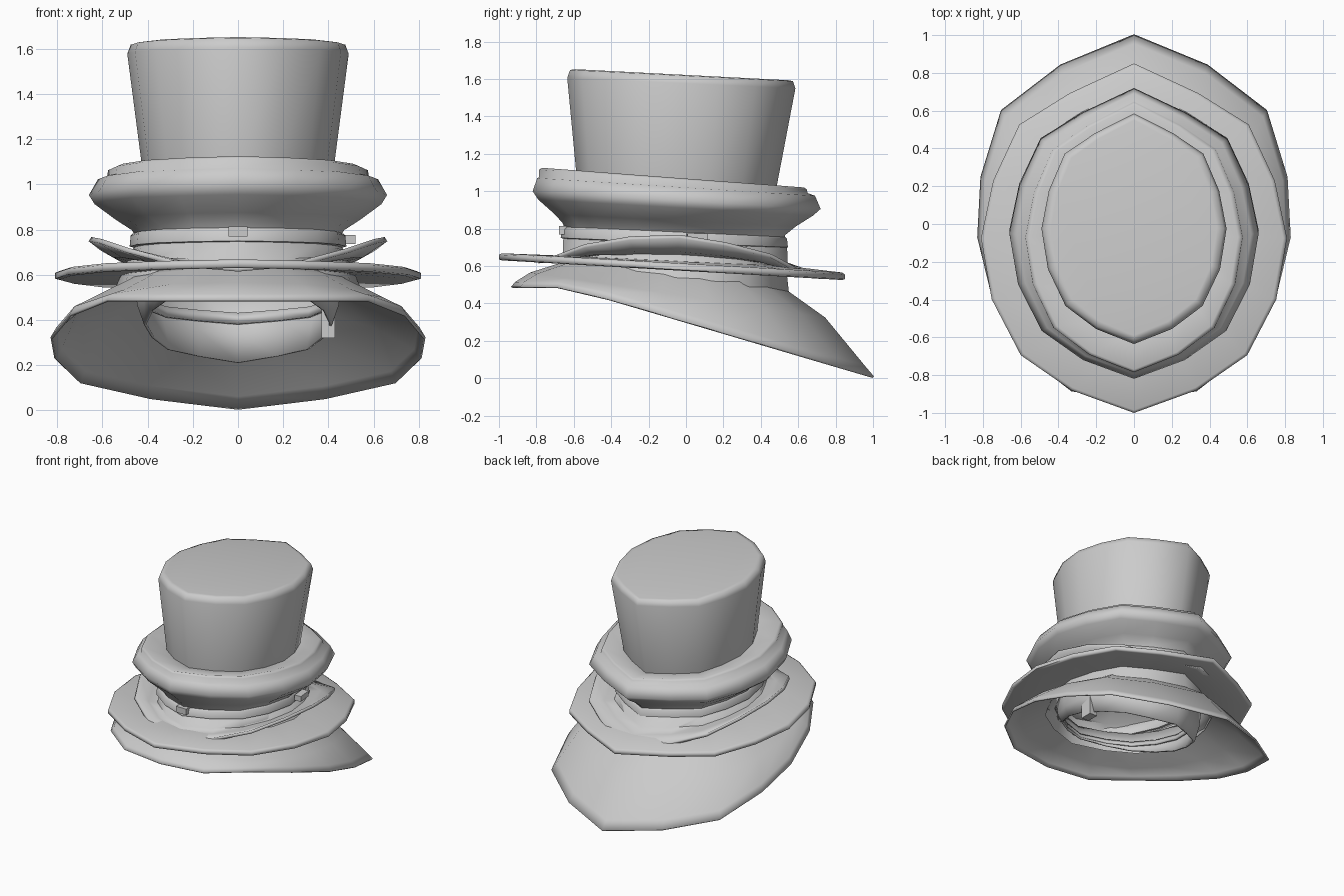
import bpy, bmesh, math

if "Cube" in bpy.data.objects:
    bpy.data.objects.remove(bpy.data.objects["Cube"])

# Half outlines of the 16-sided plan shape (unit size, back to front)
ROUND = [(0, 1), (.42, .83), (.75, .65), (.92, .33), (1, 0), (.93, -.35), (.74, -.67), (.41, -.87), (0, -1)]
WIDE = [(0, 1), (.47, .834), (.85, .585), (.98, .22), (1, -.11), (.9, -.46), (.7, -.75), (.4, -.95), (0, -1)]


def loft(name, rings, outline=ROUND, cap_top=False, closed=False, thick=0):
    """ring = (half width, y front, y back, z front, z back, side lift, z limit)"""
    bm = bmesh.new()
    loop = outline + [(-x, y) for x, y in outline[-2:0:-1]]
    n = len(loop)
    rows = []
    for ring in rings:
        w, y0, y1, z0, z1 = ring[:5]
        lift = ring[5] if len(ring) > 5 else 0
        limit = ring[6] if len(ring) > 6 else 9
        row = []
        for u, v in loop:
            t = (v + 1) / 2
            z = min(z0 + (z1 - z0) * t + lift * u * u, limit)
            row.append(bm.verts.new((w * u, y0 + (y1 - y0) * t, z)))
        rows.append(row)
    pairs = list(zip(rows, rows[1:]))
    if closed:
        pairs.append((rows[-1], rows[0]))
    for a, b in pairs:
        for i in range(n):
            j = (i + 1) % n
            bm.faces.new((a[i], a[j], b[j], b[i]))
    if cap_top:
        bm.faces.new(rows[0])
    bmesh.ops.recalc_face_normals(bm, faces=bm.faces)
    ob = finish(name, bm)
    if thick:
        m = ob.modifiers.new("thickness", 'SOLIDIFY')
        m.thickness = thick
        m.offset = 0
    return ob


def finish(name, bm):
    me = bpy.data.meshes.new(name)
    bm.to_mesh(me)
    bm.free()
    ob = bpy.data.objects.new(name, me)
    bpy.context.collection.objects.link(ob)
    bpy.ops.object.select_all(action='DESELECT')
    bpy.context.view_layer.objects.active = ob
    ob.select_set(True)
    bpy.ops.object.shade_smooth_by_angle(angle=math.radians(75))
    return ob


def box(name, loc, size, rot=0):
    bm = bmesh.new()
    bmesh.ops.create_cube(bm, size=1)
    bmesh.ops.scale(bm, vec=size, verts=bm.verts)
    ob = finish(name, bm)
    ob.location = loc
    ob.rotation_euler = (0, 0, rot)


# Top hat: tall crown, raised lip and rolled brim
loft("tall_crown_and_rolled_brim", [
    (.44, -.59, .55, 1.652, 1.593),
    (.475, -.62, .572, 1.648, 1.588),
    (.49, -.635, .585, 1.605, 1.55),
    (.42, -.585, .48, 1.08, 1.0),
    (.55, -.77, .63, 1.125, 1.02),
    (.575, -.785, .645, 1.115, 1.01),
    (.58, -.785, .65, 1.075, .99),
    (.62, -.795, .69, 1.07, .975),
    (.66, -.82, .72, 1.0, .905),
    (.635, -.79, .68, .955, .87),
    (.54, -.70, .585, .875, .81),
    (.47, -.66, .53, .83, .765),
    (.44, -.64, .52, .78, .72)], cap_top=True)

# Second hat: band, crown wall and brim turned up at the sides
loft("second_hat_band", [
    (.465, -.65, .53, .81, .755), (.475, -.665, .54, .80, .745),
    (.48, -.67, .545, .75, .70), (.46, -.65, .53, .745, .695)], closed=True)
loft("turned_up_brim", [
    (.45, -.645, .53, .75, .70),
    (.47, -.65, .535, .66, .61, .03),
    (.55, -.71, .62, .635, .58, .08),
    (.655, -.79, .72, .625, .54, .175)], thick=.022)
box("front_buckle", (0, -.66, .792), (.085, .04, .045))
box("side_buckle", (.49, .06, .755), (.05, .11, .04), .1)

# Third hat: flat wide brim and short crown wall
loft("flat_wide_brim", [
    (.46, -.65, .54, .655, .60), (.79, -.985, .835, .668, .565), (.81, -1, .85, .66, .555),
    (.81, -1, .85, .635, .53), (.79, -.985, .835, .63, .525), (.46, -.65, .54, .63, .57)], closed=True)
loft("third_hat_crown", [(.47, -.62, .53, .73, .69), (.53, -.65, .54, .60, .55),
                         (.555, -.66, .55, .55, .46)], cap_top=True)

# Bottom hat: drooping brim flattened at the front, lining and clasp
loft("drooping_brim", [
    (.46, -.60, .49, .64, .53),
    (.52, -.64, .53, .62, .47),
    (.71, -.83, .74, .56, .32),
    (.80, -.91, .95, .60, .065, 0, .51),
    (.825, -.93, 1, .572, .006, 0, .485)], outline=WIDE, thick=.012)
loft("inner_lining", [
    (.46, -.60, .50, .66, .54),
    (.44, -.59, .48, .59, .34),
    (.41, -.57, .45, .55, .21)], thick=.012)
loft("lining_band", [
    (.43, -.58, .47, .59, .43), (.42, -.57, .46, .56, .38)], thick=.012)
box("lining_clasp", (.40, 0, .385), (.06, .09, .13))
